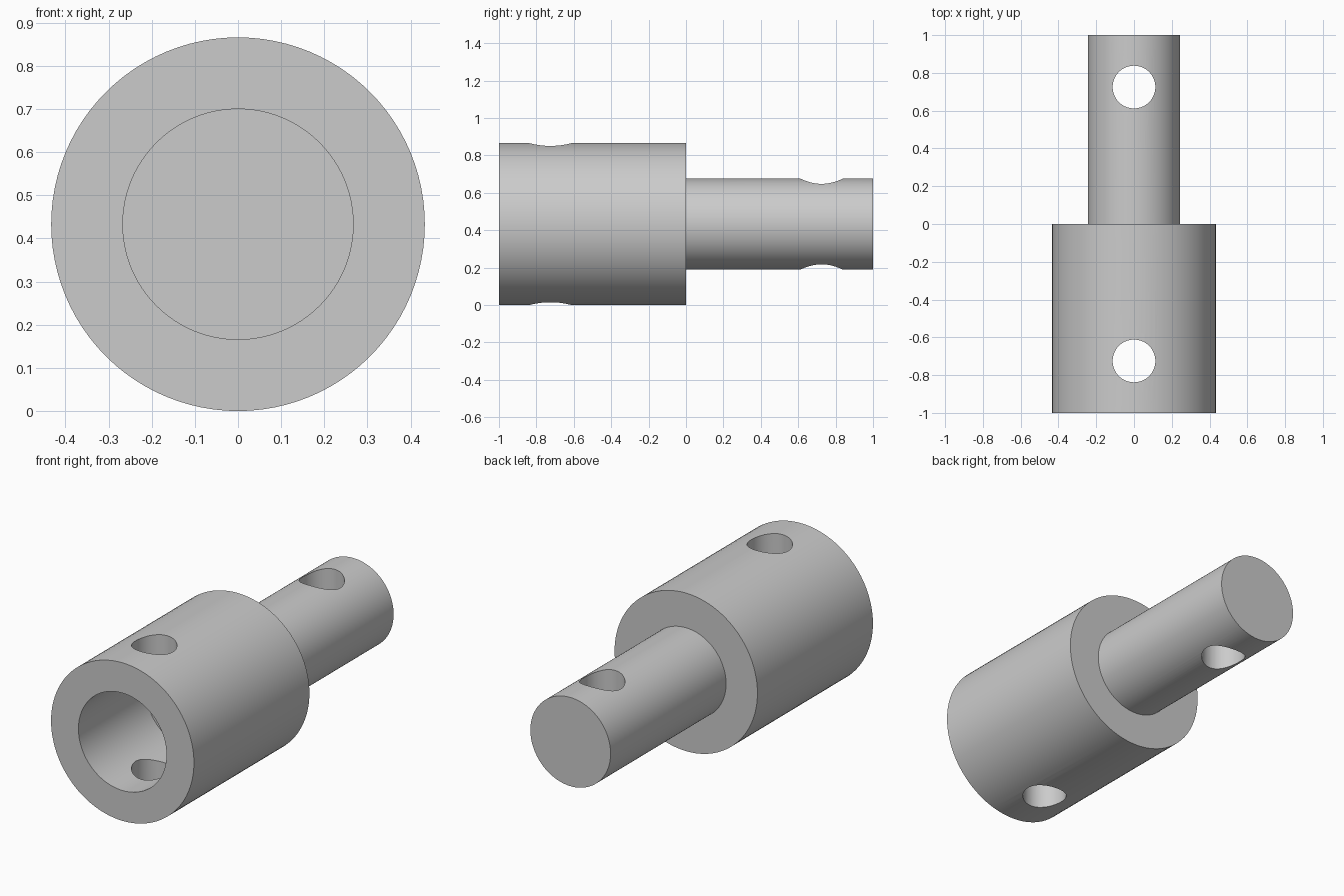
import bpy
import math
from mathutils import Matrix

if "Cube" in bpy.data.objects:
    bpy.data.objects.remove(bpy.data.objects["Cube"], do_unlink=True)

OUTER, BORE, SHAFT, PIN = 0.433, 0.267, 0.243, 0.113
BORE_DEPTH = 0.58
HOLE_Y = 0.725

steel = bpy.data.materials.new("plain grey steel")
steel.use_nodes = True
grey = (0.6, 0.6, 0.6, 1)
steel.diffuse_color = grey
steel.node_tree.nodes["Principled BSDF"].inputs["Base Color"].default_value = grey


def lathe(name, profile, sides=96):
    """Revolve (radius, y) points about the y axis; ends close at radius 0."""
    verts, faces, rings = [], [], []
    for radius, y in profile:
        count = sides if radius else 1
        rings.append(range(len(verts), len(verts) + count))
        for i in range(count):
            a = math.tau * i / count
            verts.append((radius * math.sin(a), y, radius * math.cos(a)))
    for r0, r1 in zip(rings, rings[1:]):
        for i in range(sides):
            j = (i + 1) % sides
            if len(r0) == 1:
                faces.append((r0[0], r1[j], r1[i]))
            elif len(r1) == 1:
                faces.append((r0[i], r0[j], r1[0]))
            else:
                faces.append((r0[i], r0[j], r1[j], r1[i]))
    mesh = bpy.data.meshes.new(name)
    mesh.from_pydata(verts, [], faces)
    mesh.materials.append(steel)
    obj = bpy.data.objects.new(name, mesh)
    bpy.context.collection.objects.link(obj)
    return obj


# Socket with blind bore, stepping down to the solid shaft
body = lathe("socket_and_shaft", [
    (0, BORE_DEPTH - 1), (BORE, BORE_DEPTH - 1), (BORE, -1), (OUTER, -1),
    (OUTER, 0), (SHAFT, 0), (SHAFT, 1), (0, 1)])
body.data.transform(Matrix.Translation((0, 0, OUTER)))

# Vertical pin holes through socket and shaft
for label, y in (("socket", -HOLE_Y), ("shaft", HOLE_Y)):
    drill = lathe(label + "_pin_hole_cutter",
                  [(0, -0.6), (PIN, -0.6), (PIN, 0.6), (0, 0.6)], 64)
    drill.data.transform(Matrix.Translation((0, y, OUTER))
                         @ Matrix.Rotation(math.pi / 2, 4, "X"))
    cut = body.modifiers.new(label + "_pin_hole", "BOOLEAN")
    cut.operation = "DIFFERENCE"
    cut.solver = "EXACT"
    cut.object = drill
    drill.hide_render = True
    drill.hide_set(True)

# Apply the cuts, then smooth the round walls
bpy.ops.object.select_all(action="DESELECT")
body.select_set(True)
bpy.context.view_layer.objects.active = body
for modifier in list(body.modifiers):
    bpy.ops.object.modifier_apply(modifier=modifier.name)
for helper in [o for o in bpy.data.objects if o.name.endswith("_cutter")]:
    bpy.data.objects.remove(helper, do_unlink=True)
bpy.ops.object.shade_smooth_by_angle(angle=math.radians(30))
